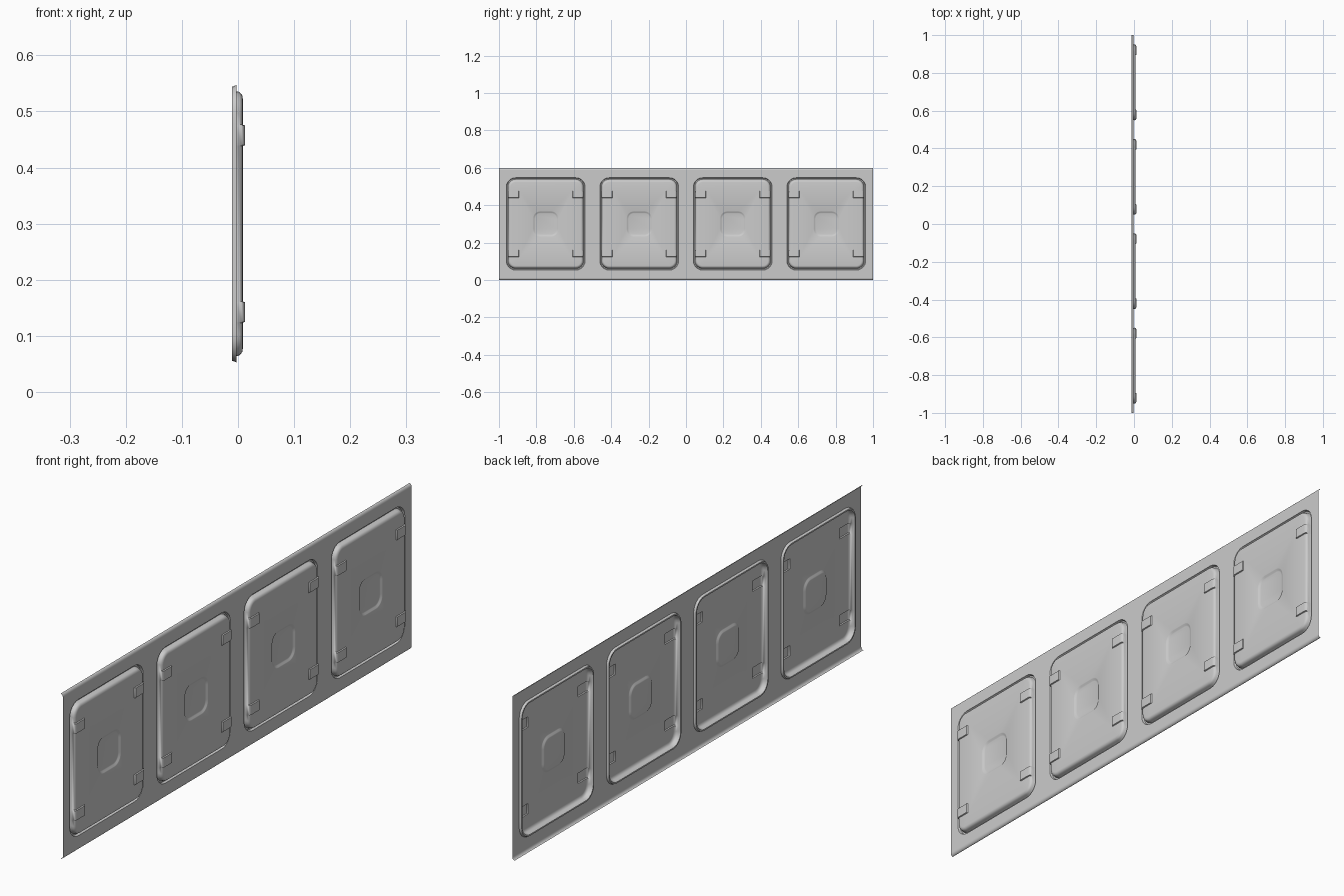
import bpy, bmesh, math

if "Cube" in bpy.data.objects:
    bpy.data.objects.remove(bpy.data.objects["Cube"])

steel = bpy.data.materials.new("light_grey_steel")
steel.use_nodes = True
GREY = (0.6, 0.6, 0.6, 1)
steel.diffuse_color = GREY
steel.node_tree.nodes["Principled BSDF"].inputs["Base Color"].default_value = GREY

SHEET, GROOVE, FACE = -0.003, -0.011, 0.0085   # depths along x
MID_Z, HALF_Y, HALF_Z = 0.3, 0.211, 0.247
CLIP = (0.14, 0.175)                           # clip span above and below the middle
EDGE = 0.0015
ARC = 7


def finish(bm, name):
    bmesh.ops.remove_doubles(bm, verts=bm.verts, dist=0.00001)
    bmesh.ops.recalc_face_normals(bm, faces=bm.faces)
    if sum(f.normal.x * f.calc_area() for f in bm.faces) < 0:
        bmesh.ops.reverse_faces(bm, faces=bm.faces)
    mesh = bpy.data.meshes.new(name)
    bm.to_mesh(mesh)
    bm.free()
    mesh.materials.append(steel)
    ob = bpy.data.objects.new(name, mesh)
    bpy.context.collection.objects.link(ob)
    bpy.ops.object.select_all(action='DESELECT')
    ob.select_set(True)
    bpy.context.view_layer.objects.active = ob
    bpy.ops.object.shade_smooth_by_angle(angle=math.radians(50))


def side_heights():
    a, b = CLIP
    up = [a - EDGE, a, b, b + EDGE]
    return [-z for z in reversed(up)] + up


def loop(hy, hz, r, x, clip=0.0, shrink=False):
    """Rounded rectangle; points on the two sides line up with the clips."""
    pts = []

    def corner(sy, sz, start):
        for i in range(ARC):
            t = math.radians(start + 90 * i / (ARC - 1))
            pts.append((x, sy * (hy - r) + r * math.cos(t),
                        sz * (hz - r) + r * math.sin(t)))

    def side(sy):
        heights = side_heights()
        for i, z in enumerate(heights):
            raised = clip if i in (1, 2, 5, 6) else 0
            if shrink:
                z *= (hz - r) / 0.2
            pts.append((x + raised, sy * (hy + 0.5 * raised), sy * z))

    side(1)
    corner(1, 1, 0)
    corner(-1, 1, 90)
    side(-1)
    corner(-1, -1, 180)
    corner(1, -1, 270)
    return pts


def pressed_cell(name, cy):
    bm = bmesh.new()
    # flat border of the sheet
    loops = [loop(0.25, 0.288, 0, SHEET)]
    # groove, rounded wall and raised face, with clips lifted from them
    profile = [(0, SHEET, 0), (0.003, GROOVE, 0), (0.008, GROOVE, 0),
               (0.011, SHEET, 0), (0.012, 0.002, 0.004), (0.015, 0.0055, 0.004),
               (0.019, 0.0078, 0.004), (0.024, FACE, 0.004),
               (0.067, FACE, 0.004), (0.068, FACE, 0)]
    for d, x, clip in profile:
        loops.append(loop(HALF_Y - d, HALF_Z - d, max(0.05 - d, 0.003), x, clip))
    # central recess
    for h, x in ((0.068, FACE), (0.065, 0.0075), (0.06, 0.004), (0.056, 0.003)):
        loops.append(loop(h, h, h - 0.03, x, 0, True))

    rings = [[bm.verts.new((x, y + cy, z + MID_Z)) for x, y, z in pts] for pts in loops]
    for a, b in zip(rings, rings[1:]):
        for i in range(len(a)):
            j = (i + 1) % len(a)
            bm.faces.new((a[i], a[j], b[j], b[i]))
    bm.faces.new(rings[-1])
    finish(bm, name)


def flange(name, sign):
    # curved lip turning back along the long edge
    bm = bmesh.new()
    strips = []
    for i in range(7):
        t = math.radians(15 * i)
        x = SHEET - 0.009 * (1 - math.cos(t))
        z = MID_Z + sign * (0.288 + 0.012 * math.sin(t))
        strips.append([bm.verts.new((x, y, z)) for y in (-1, 1)])
    for a, b in zip(strips, strips[1:]):
        bm.faces.new((a[0], a[1], b[1], b[0]))
    finish(bm, name)


for n in range(4):
    pressed_cell(f"pressed_panel_{n + 1}", -0.75 + 0.5 * n)
flange("top_flange", 1)
flange("bottom_flange", -1)
